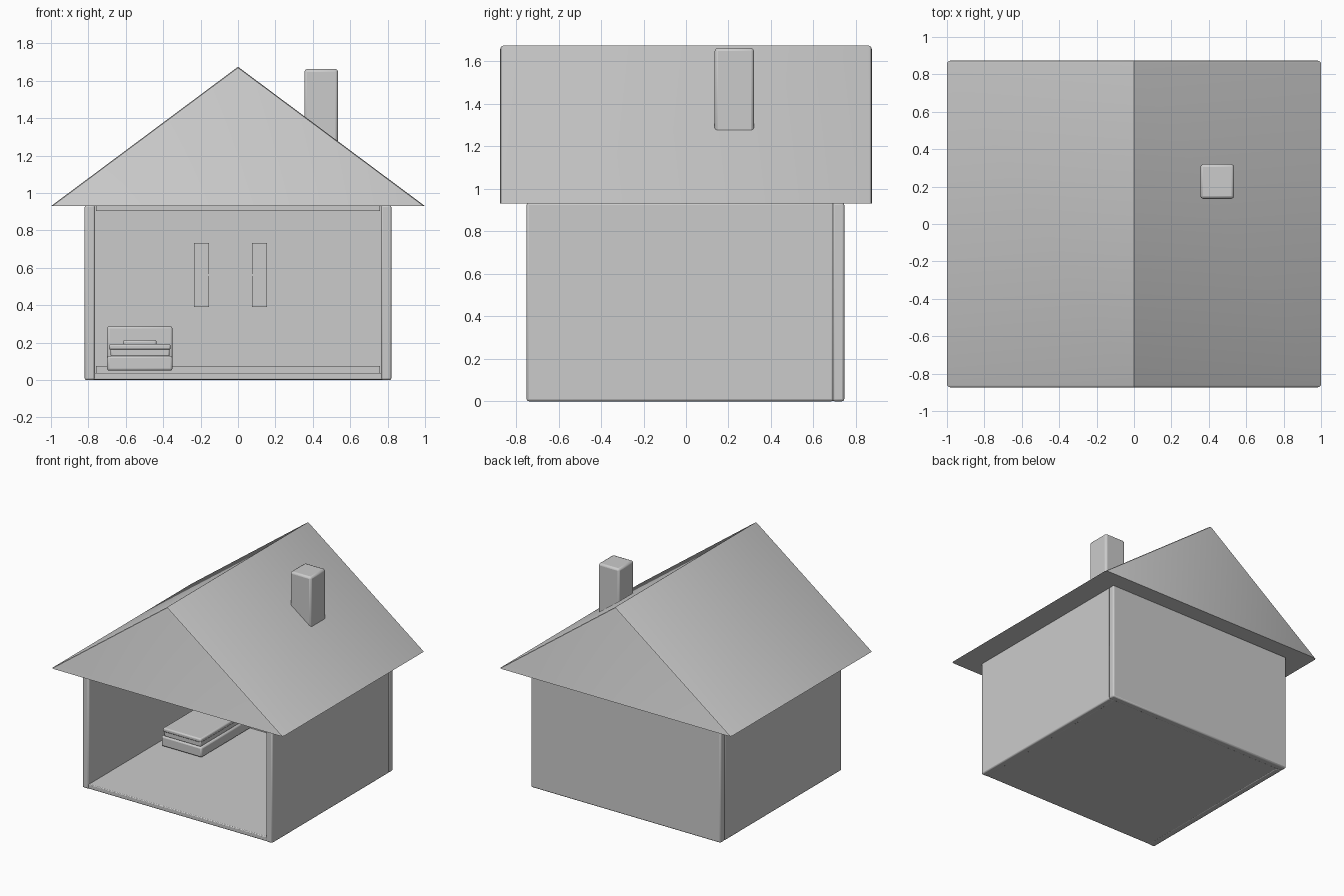
import bpy, bmesh

if "Cube" in bpy.data.objects:
    bpy.data.objects.remove(bpy.data.objects["Cube"])


def box(name, x, y, z, bevel=0.0, segments=2):
    """Box from (min, max) ranges on each axis, with softened edges."""
    me = bpy.data.meshes.new(name)
    bm = bmesh.new()
    bmesh.ops.create_cube(bm, size=1)
    for v in bm.verts:
        for i, (lo, hi) in enumerate((x, y, z)):
            v.co[i] = lo if v.co[i] < 0 else hi
    bm.to_mesh(me)
    bm.free()
    ob = bpy.data.objects.new(name, me)
    bpy.context.collection.objects.link(ob)
    if bevel:
        m = ob.modifiers.new("Bevel", 'BEVEL')
        m.width = bevel
        m.segments = segments
    return ob


# Shell: floor, side walls and back wall, open at the front
box("floor", (-0.81, 0.81), (-0.747, 0.74), (0.002, 0.038), 0.006)
for side, s in (("left", -1), ("right", 1)):
    box(side + "_wall", sorted((0.765 * s, 0.82 * s)), (-0.75, 0.695), (0, 0.935), 0.01)
box("back_wall", (-0.82, 0.82), (0.69, 0.745), (0, 0.935), 0.01)

# Trim along the inside of the back wall
box("baseboard", (-0.76, 0.76), (0.68, 0.7), (0.03, 0.075))
box("ceiling_trim", (-0.76, 0.76), (0.68, 0.7), (0.905, 0.935))

# Roof: solid gable prism with softened sloping gable edges
bm = bmesh.new()
tri = [bm.verts.new(p) for p in ((-1, -0.875, 0.93), (1, -0.875, 0.93), (0, -0.875, 1.675))]
face = bm.faces.new(tri)
ext = bmesh.ops.extrude_face_region(bm, geom=[face])["geom"]
bmesh.ops.translate(bm, vec=(0, 1.75, 0), verts=[g for g in ext if isinstance(g, bmesh.types.BMVert)])
bmesh.ops.recalc_face_normals(bm, faces=bm.faces)
slopes = [e for e in bm.edges if abs(e.verts[0].co.z - e.verts[1].co.z) > 0.1]
bmesh.ops.bevel(bm, geom=slopes, offset=0.015, segments=2, profile=0.5, affect='EDGES')
me = bpy.data.meshes.new("roof")
bm.to_mesh(me)
bm.free()
bpy.context.collection.objects.link(bpy.data.objects.new("roof", me))

# Chimney
box("chimney", (0.355, 0.535), (0.135, 0.32), (1.2, 1.663), 0.015)

# Window on the inside of the back wall, with shutters and glazing bar
box("window_pane", (-0.155, 0.075), (0.682, 0.7), (0.395, 0.73))
box("left_shutter", (-0.235, -0.155), (0.672, 0.7), (0.39, 0.733))
box("right_shutter", (0.075, 0.155), (0.672, 0.7), (0.39, 0.733))
for name, x in (("left_bar", (-0.155, -0.047)), ("right_bar", (-0.033, 0.075))):
    box(name, x, (0.676, 0.69), (0.556, 0.568))

# Bed in the back left corner
box("bed_base", (-0.70, -0.35), (0.05, 0.68), (0.05, 0.13), 0.012)
box("mattress", (-0.682, -0.365), (0.06, 0.67), (0.125, 0.175), 0.01)
box("blanket", (-0.69, -0.36), (0.055, 0.66), (0.162, 0.193), 0.01)
box("pillow", (-0.615, -0.435), (0.52, 0.63), (0.18, 0.215), 0.012)
box("headboard", (-0.70, -0.35), (0.645, 0.69), (0.05, 0.288), 0.012)

# Smooth only the softened edges
for ob in bpy.context.collection.objects:
    ob.select_set(True)
    bpy.context.view_layer.objects.active = ob
bpy.ops.object.shade_smooth_by_angle()
